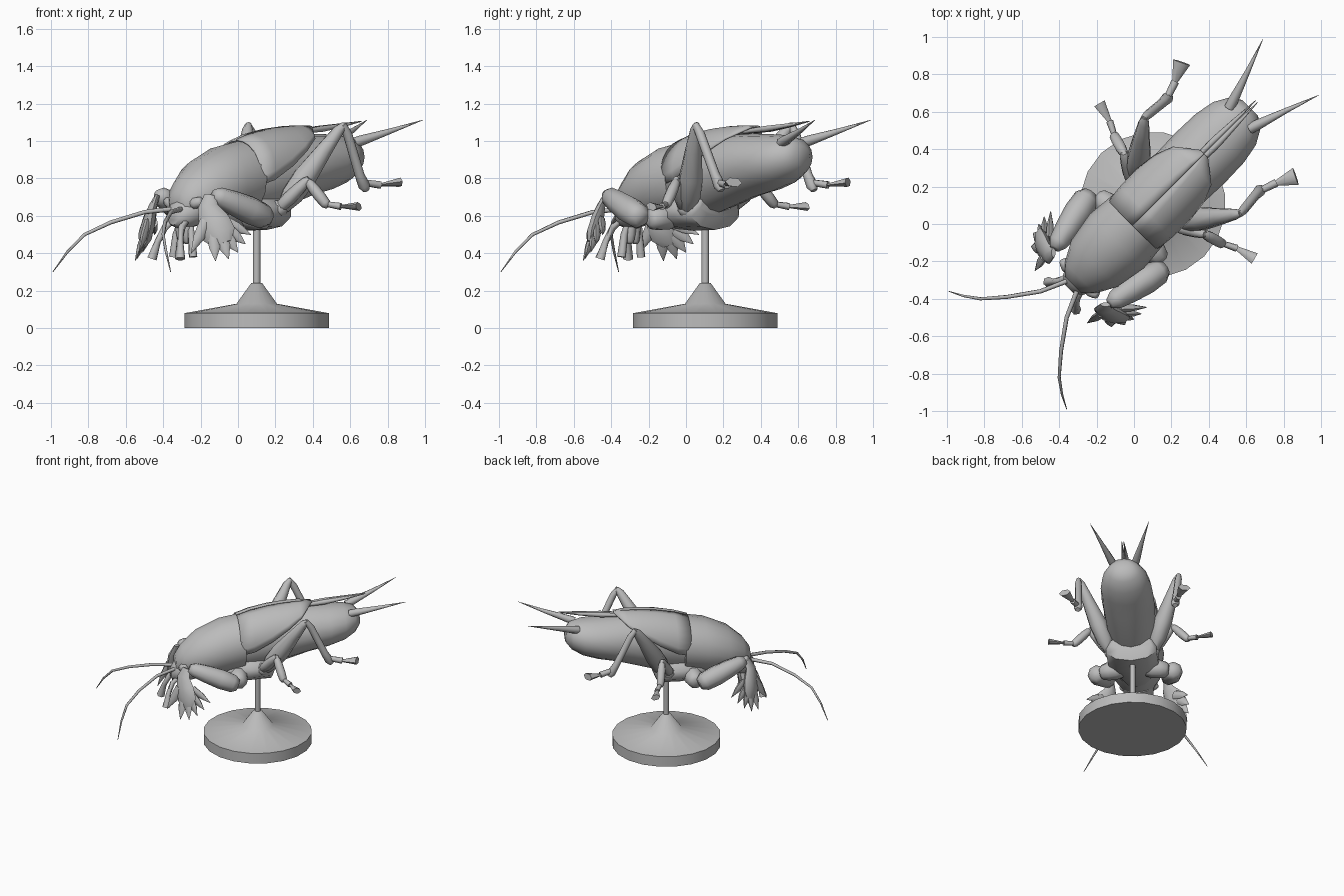
import bpy, bmesh, math
from mathutils import Vector

if "Cube" in bpy.data.objects:
    bpy.data.objects.remove(bpy.data.objects["Cube"])

grey = bpy.data.materials.new("plain_grey")
grey.diffuse_color = (0.5, 0.5, 0.5, 1)
grey.use_nodes = True
grey.node_tree.nodes["Principled BSDF"].inputs["Base Color"].default_value = grey.diffuse_color
R2 = math.sqrt(0.5)


def world(s, a, z):
    """Body frame (sideways, backward, up) to world: the insect faces diagonally."""
    return Vector(((a + s) * R2, (a - s) * R2, z))


def finish(name, bm, angle):
    bmesh.ops.recalc_face_normals(bm, faces=bm.faces)
    me = bpy.data.meshes.new(name)
    bm.to_mesh(me)
    bm.free()
    me.materials.append(grey)
    ob = bpy.data.objects.new(name, me)
    bpy.context.collection.objects.link(ob)
    bpy.ops.object.select_all(action='DESELECT')
    ob.select_set(True)
    bpy.context.view_layer.objects.active = ob
    bpy.ops.object.shade_smooth_by_angle(angle=math.radians(angle))
    return ob


def loft(name, rings, closed=True, angle=62):
    """Skin a list of point rings; closed rings get end caps."""
    bm = bmesh.new()
    vs = [[bm.verts.new(p) for p in r] for r in rings]
    n = len(vs[0])
    for r0, r1 in zip(vs, vs[1:]):
        for i in range(n if closed else n - 1):
            j = (i + 1) % n
            bm.faces.new((r0[i], r0[j], r1[j], r1[i]))
    if closed:
        bm.faces.new(vs[0])
        bm.faces.new(vs[-1])
    return finish(name, bm, angle)


def body(name, sections, n=16):
    """Oval body lofted through (backward, centre z, half width, half height)."""
    loft(name, [[world(w * math.sin(t), a, z + h * math.cos(t))
                 for t in [2 * math.pi * i / n for i in range(n)]]
                for a, z, w, h in sections])


def limb(name, pts, n=8, flat=1.0, ref=(0.3, 0.2, 1)):
    """Tapered limb through (x, y, z, radius), made on the right and the left."""
    for side in ("right", "left"):
        swap = side == "left"
        P = [Vector((p[1], p[0], p[2]) if swap else p[:3]) for p in pts]
        rf = Vector((ref[1], ref[0], ref[2]) if swap else ref)
        rings = []
        for i, p in enumerate(P):
            d = (P[min(i + 1, len(P) - 1)] - P[max(i - 1, 0)]).normalized()
            u = d.cross(rf).normalized()
            v = u.cross(d)
            r = pts[i][3]
            rings.append([p + r * (math.cos(t) * u + flat * math.sin(t) * v)
                          for t in [2 * math.pi * k / n for k in range(n)]])
        loft(side + "_" + name, rings)


def capsule(name, p, q, r0, r1, **kw):
    """Limb segment with rounded ends and a bulge of its own radii."""
    prof = ((0, .55), (.1, .9), (.35, 1.05), (.65, 1.0), (.9, .85), (1, .5))
    limb(name, [tuple(p[k] + (q[k] - p[k]) * t for k in range(3))
                + ((r0 + (r1 - r0) * t) * m,) for t, m in prof], **kw)


# display stand
stand = [(0, .39), (.08, .39), (.13, .11), (.24, .03), (.24, .02), (.62, .02)]
loft("stand", [[Vector((.1 + r * math.cos(t), .103 + r * math.sin(t), z))
                for t in [2 * math.pi * (i + .5) / 20 for i in range(20)]]
               for z, r in stand])

# body sections
body("abdomen", [(0, .77, .14, .18), (.25, .825, .178, .205), (.5, .87, .188, .17),
                 (.65, .885, .183, .152), (.76, .9, .162, .132),
                 (.84, .915, .117, .098), (.878, .92, .06, .052)])
body("pronotum", [(-.46, .67, .06, .06), (-.41, .69, .115, .115), (-.3, .73, .175, .17),
                  (-.13, .775, .205, .2), (.03, .8, .19, .205)])
body("head", [(-.49, .59, .04, .04), (-.46, .605, .08, .07), (-.4, .625, .11, .1),
              (-.3, .65, .12, .1)], 10)
body("thorax", [(-.22, .63, .1, .07), (-.08, .62, .16, .09), (.06, .62, .19, .1),
                (.22, .625, .19, .1), (.25, .66, .15, .06)], 10)

# wing covers: curved shells whose lower edge rises towards the rear
for sgn, side in ((1, "right"), (-1, "left")):
    rings = []
    for a, z, w, h, span in ((-.01, .82, .18, .185, 108), (.09, .84, .19, .198, 104),
                             (.22, .86, .195, .203, 88), (.34, .868, .194, .207, 68),
                             (.44, .872, .19, .207, 48), (.53, .875, .18, .203, 8)):
        ts = [math.radians(span) * i / 7 for i in range(8)]
        rings.append([world(sgn * w * math.sin(t), a, z + h * math.cos(t)) for t in ts])
    ob = loft(side + "_wing_cover", rings, closed=False)
    m = ob.modifiers.new("thickness", 'SOLIDIFY')
    m.thickness = .01
    m.offset = 0

# folded hind wings and tail spikes
limb("folded_wing", [(.33, .31, 1.05, .012), (.45, .43, 1.066, .018),
                     (.55, .535, 1.083, .012), (.66, .65, 1.105, .002)], 6)
limb("tail_spike", [(.62, .51, .99, .028), (.66, .53, 1.003, .028),
                    (.82, .61, 1.055, .014), (.99, .69, 1.113, .001)], 8)

# antennae, eyes and mouth feelers
limb("antenna", [(-.29, -.32, .64, .014), (-.36, -.5, .62, .012), (-.39, -.68, .565, .011),
                 (-.4, -.82, .5, .009), (-.385, -.91, .41, .007), (-.36, -.99, .3, .002)], 6)
capsule("eye", (-.25, -.35, .66), (-.19, -.38, .68), .03, .03)
limb("outer_feeler", [(-.27, -.34, .58, .015), (-.3, -.39, .54, .02),
                      (-.31, -.43, .46, .018), (-.31, -.46, .37, .028)], 6)
limb("inner_feeler", [(-.25, -.31, .57, .015), (-.25, -.33, .5, .02),
                      (-.24, -.345, .38, .024)], 6)
capsule("jaw", (-.28, -.3, .58), (-.27, -.3, .45), .04, .025)

# front digging legs
capsule("front_hip", (.04, -.06, .6), (.15, -.2, .58), .07, .065)
capsule("front_thigh", (.165, -.235, .585), (-.13, -.425, .715), .078, .06)
limb("digging_shin", [(-.15, -.43, .71, .03), (-.16, -.455, .65, .055),
                      (-.13, -.475, .57, .085), (-.1, -.495, .5, .09),
                      (-.08, -.51, .45, .05)], 8, .42, (0, 1, .2))
for i, (x0, y0, z0, x, y, z) in enumerate((
        (-.08, -.45, .57, .07, -.445, .5), (-.06, -.475, .53, .04, -.48, .45),
        (-.07, -.49, .5, .0, -.51, .405), (-.09, -.5, .49, -.05, -.54, .37),
        (-.13, -.5, .5, -.12, -.55, .36), (-.17, -.48, .57, -.25, -.53, .4))):
    limb("digging_claw_%d" % (i + 1), [(x0, y0, z0, .035),
         ((x0 + x) / 2, (y0 + y) / 2, (z0 + z) / 2, .03), (x, y, z, .002)], 6, .6, (0, 1, .2))

# middle legs
capsule("middle_hip", (.12, .08, .6), (.25, -.02, .65), .06, .05)
capsule("middle_thigh", (.22, -.01, .64), (.38, -.055, .8), .038, .03)
capsule("middle_shin", (.37, -.05, .79), (.48, -.11, .65), .027, .033)
limb("middle_foot", [(.46, -.1, .665, .015), (.55, -.13, .65, .02)], 6)
limb("middle_foot_tip", [(.55, -.13, .65, .012), (.645, -.185, .65, .034)], 6, .65)

# hind legs
limb("hind_thigh", [(.24, .01, .64, .035), (.29, .018, .71, .062), (.36, .028, .81, .066),
                    (.46, .04, .95, .046), (.54, .052, 1.06, .03), (.57, .057, 1.09, .016)])
limb("hind_shin", [(.56, .05, 1.09, .018), (.585, .075, 1.04, .025),
                   (.65, .155, .82, .026), (.675, .18, .76, .032), (.685, .19, .735, .018)])
limb("hind_foot", [(.66, .17, .78, .018), (.76, .22, .765, .022)], 6)
limb("hind_foot_tip", [(.75, .215, .765, .012), (.865, .255, .78, .048)], 6, .55)
